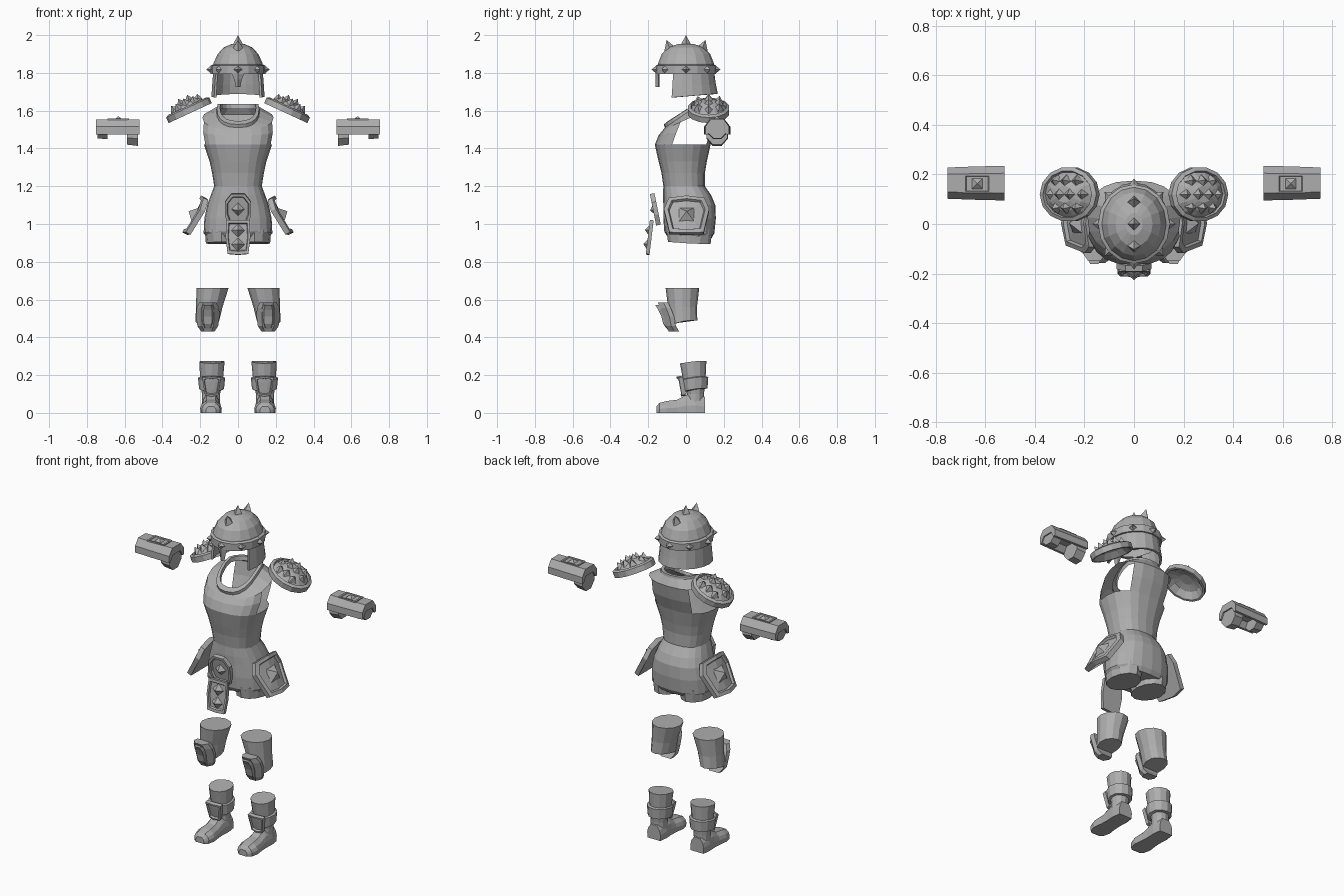
import bpy, bmesh, math
from mathutils import Vector as V

if "Cube" in bpy.data.objects:
    bpy.data.objects.remove(bpy.data.objects["Cube"])

steel = bpy.data.materials.new("steel_grey")
steel.diffuse_color = (0.42, 0.42, 0.42, 1)
steel.use_nodes = True
steel.node_tree.nodes["Principled BSDF"].inputs["Base Color"].default_value = steel.diffuse_color


def ring(hx, yf, yb, zf, zb=None, cx=0, n=16, p=1.0):
    """Oval cross-section starting at the front; zf/zb are front and back heights."""
    zb = zf if zb is None else zb
    pts = []
    for k in range(n):
        a = 2 * math.pi * k / n
        s, c = math.sin(a), -math.cos(a)
        s, c = [math.copysign(abs(q) ** p, q) for q in (s, c)]
        t = min(1, 0.8 * (1 + c))
        pts.append(V((cx + hx * s, (yf + yb) / 2 + c * (yb - yf) / 2, zf + (zb - zf) * t)))
    return pts


def loft(bm, rings, cap0=True, cap1=True, closed=True):
    """Skin a list of point rings, returning the faces row by row."""
    rows = [[bm.verts.new(p) for p in r] for r in rings]
    n, out = len(rows[0]), []
    for a, b in zip(rows, rows[1:]):
        out.append([bm.faces.new((a[k], a[(k + 1) % n], b[(k + 1) % n], b[k]))
                    for k in range(n if closed else n - 1)])
    if cap0:
        bm.faces.new(rows[0][::-1])
    if cap1:
        bm.faces.new(rows[-1])
    return out


def spike(bm, pos, d, r=0.028, h=0.045, turn=0.0):
    """Four-sided stud pointing along d."""
    pos, d = V(pos), V(d).normalized()
    u = d.cross(V((0, 1, 0)) if abs(d.y) < 0.9 else V((1, 0, 0))).normalized()
    w = d.cross(u)
    base = [bm.verts.new(pos - d * 0.006 + r * (u * math.cos(a) + w * math.sin(a)))
            for a in (turn + i * math.pi / 2 for i in range(4))]
    tip = bm.verts.new(pos + d * h)
    for i in range(4):
        bm.faces.new((base[i], base[(i + 1) % 4], tip))
    bm.faces.new(base[::-1])


def frame(o, u, v):
    o, u, v = V(o), V(u).normalized(), V(v).normalized()
    w = u.cross(v)
    return lambda a, b, d: o + u * a + v * b + w * d


def plate(bm, f, outline, thick=0.025, bend=0.0):
    """Plate with a raised rim around a recessed panel."""
    steps = ((1, 0), (1, thick), (0.82, thick), (0.76, thick * 0.5), (0.4, thick * 0.5))
    loft(bm, [[f(u * s, v * s, d - bend * (u * s) ** 2) for u, v in outline] for s, d in steps])


def finish(name, bm, mirror=False, solid=0):
    bmesh.ops.recalc_face_normals(bm, faces=bm.faces[:])
    me = bpy.data.meshes.new(name)
    bm.to_mesh(me)
    bm.free()
    me.materials.append(steel)
    ob = bpy.data.objects.new(name, me)
    bpy.context.collection.objects.link(ob)
    if solid:
        m = ob.modifiers.new("thickness", 'SOLIDIFY')
        m.thickness = solid
    if mirror:
        m = ob.modifiers.new("mirror", 'MIRROR')
        m.use_mirror_merge = False
    return ob


# Helmet dome with its studs
bm = bmesh.new()
loft(bm, [ring(hx, -hy, hy, z) for hx, hy, z in
          ((.132, .15, 1.80), (.13, .148, 1.85), (.108, .128, 1.90), (.075, .092, 1.935), (.035, .045, 1.952))],
     cap0=False)
spike(bm, (0, 0, 1.95), (0, 0, 1), .03, .05)
for s in (-1, 1):
    spike(bm, (0, s * .088, 1.932), (0, s * .35, 1), .03, .045)
finish("helmet_dome", bm)

# Studded brow band
bm = bmesh.new()
loft(bm, [ring(hx, -hy, hy, z) for hx, hy, z in
          ((.128, .145, 1.795), (.145, .16, 1.795), (.145, .16, 1.838), (.128, .145, 1.846))], False, False)
for k in range(8):
    a = k * math.pi / 4
    d = V((math.sin(a), -math.cos(a), 0))
    spike(bm, (d.x * .143, d.y * .158, 1.818), d, .025, .025)
finish("helmet_band", bm)

# Neck and cheek guard, open at the face
bm = bmesh.new()
rows = []
for hx, hy, zf, zb in ((.133, .15, 1.80, 1.80), (.138, .158, 1.73, 1.74), (.142, .168, 1.662, 1.69)):
    angs = [math.radians(63 + 234 * i / 12) for i in range(13)]
    rows.append([V((hx * math.sin(a), -hy * math.cos(a), zf + (zb - zf) * (1 - math.cos(a)) / 2)) for a in angs])
loft(bm, rows, False, False, closed=False)
finish("helmet_neck_guard", bm, solid=0.012)

# Nose guard
bm = bmesh.new()
loft(bm, [[V((x, y, z)) for x, y in ((-w, -.145), (0, -.162), (w, -.145), (0, -.14))]
          for w, z in ((.034, 1.80), (.02, 1.765), (.012, 1.725))])
finish("helmet_nose_guard", bm)

# Cuirass: hips, waist, chest and collar, with arm openings
bm = bmesh.new()
body = ((.165, -.10, .135, .935, .925), (.182, -.115, .15, .96, .95), (.178, -.12, .158, 1.03, 1.03),
        (.163, -.12, .155, 1.10, 1.10), (.145, -.122, .135, 1.15, 1.15), (.126, -.12, .10, 1.20, 1.20),
        (.137, -.13, .10, 1.27, 1.27), (.15, -.145, .11, 1.33, 1.33), (.18, -.165, .13, 1.42, 1.42),
        (.192, -.145, .16, 1.47, 1.50), (.188, -.12, .175, 1.50, 1.58), (.115, -.112, .15, 1.51, 1.622),
        (.112, -.118, .148, 1.527, 1.635), (.095, -.095, .13, 1.545, 1.635), (.092, -.085, .125, 1.53, 1.61))
faces = loft(bm, [ring(*b, n=20, p=.82) for b in body], True, False)
holes = [faces[r][k] for r in (8, 9) for k in (4, 5, 6, 7, 12, 13, 14, 15)]
bmesh.ops.delete(bm, geom=holes, context='FACES')
finish("cuirass", bm)

# Short leg stubs below the hips
bm = bmesh.new()
loft(bm, [ring(.082, -.095, .13, .905, .895, cx=.088, n=12), ring(.088, -.105, .14, .97, .97, cx=.088, n=12)])
finish("hip_leg", bm, mirror=True)

# Front tasset: hexagonal buckle over a studded hanging plate
bm = bmesh.new()
f = frame((0, -.15, 1.08), (1, 0, 0), (0, -.2, 1))
plate(bm, f, [(-.05, -.085), (.05, -.085), (.07, -.03), (.07, .04), (.035, .085), (-.035, .085), (-.07, .04), (-.07, -.03)])
spike(bm, f(0, 0, .012), (0, -1, -.2), .042, .03)
finish("front_buckle", bm)
bm = bmesh.new()
f = frame((0, -.182, .93), (1, 0, 0), (0, .12, 1))
plate(bm, f, [(-.055, -.09), (0, -.095), (.055, -.09), (.066, 0), (.06, .09), (-.06, .09), (-.066, 0)], .02)
for v in (-.04, .035):
    spike(bm, f(0, v, .01), (0, -1, .12), .042, .03)
finish("front_tasset", bm)

# Side tassets
bm = bmesh.new()
f = frame((.218, .003, 1.045), (0, 1, 0), (-.45, 0, .89))
plate(bm, f, [(-.09, -.105), (0, -.115), (.09, -.105), (.12, .04), (.095, .1), (0, .105), (-.095, .1), (-.12, .04)],
      .028, 2.0)
spike(bm, f(0, 0, .014), (.89, 0, .45), .06, .035, math.pi / 4)
finish("side_tasset", bm, mirror=True)

# Pauldrons: rimmed tilted domes covered in studs
bm = bmesh.new()
f = frame((.258, .12, 1.598), (.91, 0, -.42), (0, 1, 0))
steps = ((.3, .03), (.65, .02), (.9, -.012), (1, -.012), (1, .02), (.86, .028), (.82, .016), (.6, .04), (.3, .055))
loft(bm, [[f(.126 * s * math.cos(a), .111 * s * math.sin(a), d) for a in
           (2 * math.pi * k / 14 for k in range(14))] for s, d in steps])
for v, us in ((-.052, (-.045, 0, .045)), (0, (-.068, -.023, .023, .068)), (.052, (-.045, 0, .045))):
    for u in us:
        d = .055 - 4 * (u * u + v * v)
        spike(bm, f(u, v, d), f(u * 1.6, v * 1.6, .15) - f(u, v, 0), .029, .03)
finish("pauldron", bm, mirror=True)


# Vambraces: curved top guard over two solid wrist sections
def arm_ring(x, ry, zt, zb, n=8):
    return [V((x, .165 + ry * math.sin(a), (zt + zb) / 2 + (zt - zb) / 2 * math.cos(a)))
            for a in (2 * math.pi * (k + .5) / n for k in range(n))]


bm = bmesh.new()
loft(bm, [arm_ring(.53, .062, 1.55, 1.408), arm_ring(.587, .06, 1.55, 1.415)])
loft(bm, [arm_ring(.692, .052, 1.545, 1.445), arm_ring(.745, .05, 1.545, 1.45)])
loft(bm, [[V((x, .165 + y * s, z)) for y, z in
           ((-.07, 1.475), (-.07, 1.515), (-.04, 1.553), (.04, 1.553), (.07, 1.515), (.07, 1.475),
            (.055, 1.475), (.035, 1.51), (-.035, 1.51), (-.055, 1.475))]
          for x, s in ((.522, 1), (.64, .96), (.752, .9))])
f = frame((.633, .163, 1.55), (1, 0, 0), (0, 1, 0))
plate(bm, f, [(-.057, -.038), (.057, -.038), (.057, .038), (-.057, .038)], .008)
spike(bm, f(0, 0, .004), (0, 0, 1), .04, .017, math.pi / 4)
finish("vambrace", bm, mirror=True)

# Thigh guards
bm = bmesh.new()
loft(bm, [ring(.063, -.092, .06, .465, .49, cx=.163, n=12), ring(.07, -.095, .058, .56, .56, cx=.152, n=12),
          ring(.085, -.108, .07, .662, .66, cx=.135, n=12)])
finish("thigh_guard", bm, mirror=True)

# Knee caps: flared curved plate with a raised centre panel
bm = bmesh.new()
knee = ((.432, -.092, .036), (.46, -.108, .055), (.51, -.118, .062), (.555, -.135, .06), (.585, -.15, .045))
for grow, push in ((1, 0), (.68, .012)):
    rings = []
    for z, y, w in knee:
        z, y, w = .51 + (z - .51) * (.8 if push else 1), y - push, w * grow
        rings.append([V((.16 + u * w, yy, z)) for u, yy in
                      ((-1, y + .03), (-.55, y), (.55, y), (1, y + .03), (.9, y + .055), (-.9, y + .055))])
    loft(bm, rings)
finish("knee_cap", bm, mirror=True)

# Boots: shaft, cuff, shin plate and foot
bm = bmesh.new()
loft(bm, [ring(.047, .0, .095, .03, cx=.143, n=12), ring(.048, .005, .095, .10, cx=.143, n=12),
          ring(.06, -.015, .103, .17, cx=.14, n=12), ring(.067, -.032, .108, .262, .275, cx=.138, n=12)])
finish("boot_shaft", bm, mirror=True)
bm = bmesh.new()
loft(bm, [ring(hx, yf, yb, z, z + .015, cx=.14, n=12) for hx, yf, yb, z in
          ((.052, 0, .1, .112), (.066, -.02, .114, .115), (.072, -.028, .118, .175), (.056, -.015, .1, .18))])
finish("boot_cuff", bm, mirror=True)
bm = bmesh.new()
f = frame((.14, -.018, .145), (1, 0, 0), (0, -.25, 1))
plate(bm, f, [(-.035, -.05), (0, -.055), (.035, -.05), (.05, .045), (0, .053), (-.05, .045)], .022, 5.0)
finish("shin_plate", bm, mirror=True)
bm = bmesh.new()
loft(bm, [[V((.143 + u * w, y, v * h)) for u, v in
           ((-1, 0), (-1.04, .4), (-.9, .7), (-.5, 1), (.5, 1), (.9, .7), (1.04, .4), (1, 0))]
          for y, w, h in ((.1, .042, .085), (.05, .049, .1), (0, .046, .095), (-.045, .048, .07),
                          (-.10, .055, .063), (-.14, .046, .053), (-.157, .026, .035))])
finish("boot_foot", bm, mirror=True)
